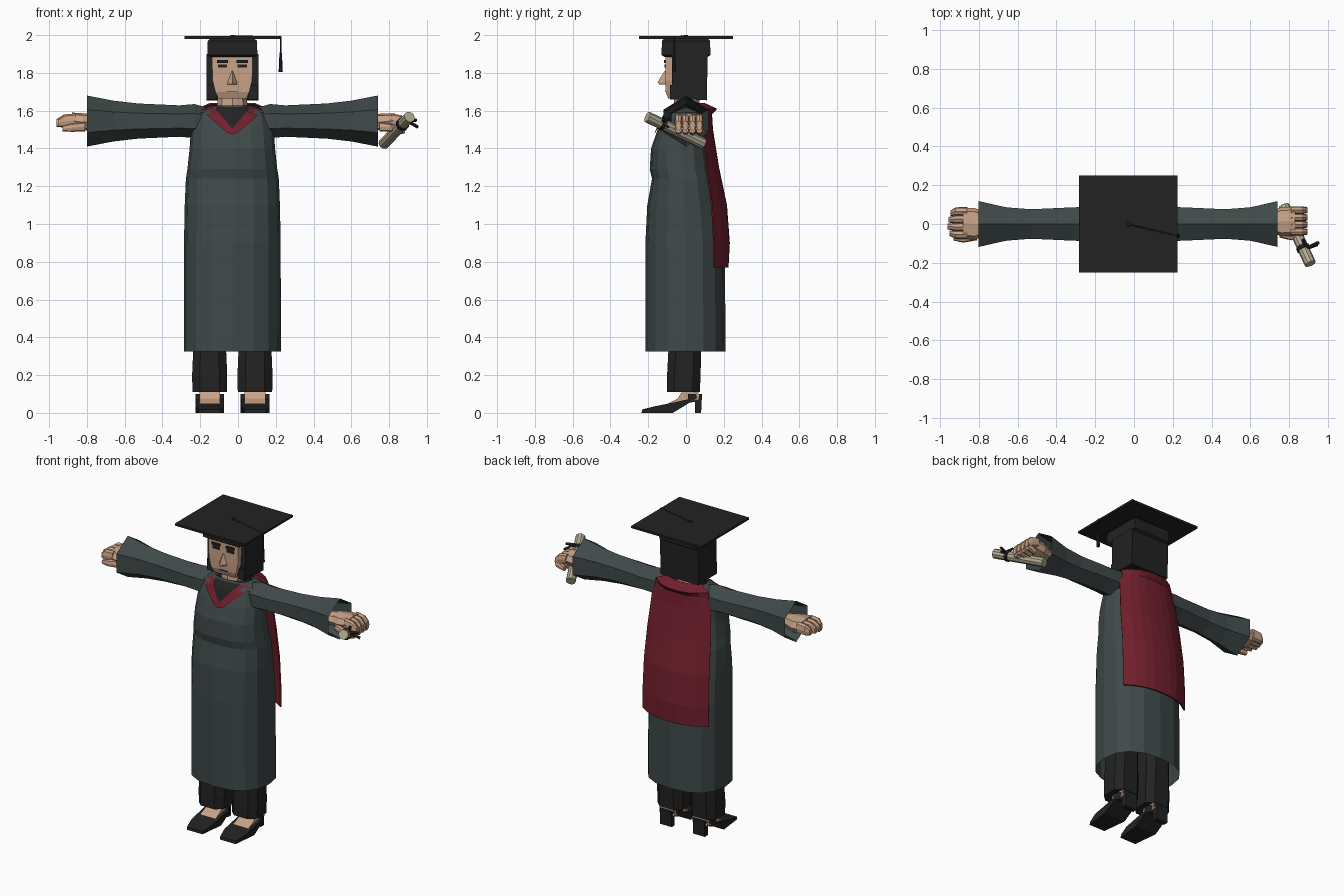
import bpy, bmesh, math
from mathutils import Vector
from mathutils.bvhtree import BVHTree

cube = bpy.data.objects.get("Cube")
if cube:
    bpy.data.objects.remove(cube, do_unlink=True)

CX = -0.03   # centre line of the body


def material(name, rgb):
    m = bpy.data.materials.new(name)
    m.use_nodes = True
    m.diffuse_color = (*rgb, 1)
    bsdf = next(n for n in m.node_tree.nodes if n.type == 'BSDF_PRINCIPLED')
    bsdf.inputs["Base Color"].default_value = (*rgb, 1)
    bsdf.inputs["Roughness"].default_value = 0.8
    return m


GREY = material("robe_grey", (0.05, 0.065, 0.066))
BLACK = material("soft_black", (0.016, 0.016, 0.016))
RED = material("crimson", (0.17, 0.014, 0.027))
SKIN = material("skin", (0.58, 0.36, 0.24))
PAPER = material("parchment", (0.45, 0.41, 0.29))


def finish(name, bm, mat):
    bmesh.ops.recalc_face_normals(bm, faces=bm.faces)
    me = bpy.data.meshes.new(name)
    bm.to_mesh(me)
    bm.free()
    me.materials.append(mat)
    ob = bpy.data.objects.new(name, me)
    bpy.context.collection.objects.link(ob)
    return ob


def loft(name, rings, mat, caps=True, closed=True):
    """Skin a list of point rings."""
    bm = bmesh.new()
    vs = [[bm.verts.new(p) for p in r] for r in rings]
    n = len(vs[0])
    for a, b in zip(vs, vs[1:]):
        for i in range(n if closed else n - 1):
            j = (i + 1) % n
            bm.faces.new((a[i], a[j], b[j], b[i]))
    if caps:
        bm.faces.new(vs[0])
        bm.faces.new(vs[-1])
    return finish(name, bm, mat)


def oval(n, hu, hv, e=2.0, turn=0.0):
    """Superellipse outline as (u, v) pairs."""
    out = []
    for i in range(n):
        a = 2 * math.pi * (i + turn) / n
        c, s = math.cos(a), math.sin(a)
        out.append((hu * math.copysign(abs(c) ** (2 / e), c), hv * math.copysign(abs(s) ** (2 / e), s)))
    return out


def column(name, rows, mat, n=8, e=2.0, caps=True, turn=0.0):
    """Loft upward; each row is z, centre x, half width, front y, back y."""
    return loft(name, [[(x + u, (y0 + y1) / 2 + v, z) for u, v in oval(n, hx, (y1 - y0) / 2, e, turn)]
                       for z, x, hx, y0, y1 in rows], mat, caps)


def box(name, x0, x1, y0, y1, z0, z1, mat):
    return loft(name, [[(x0, y0, z), (x1, y0, z), (x1, y1, z), (x0, y1, z)] for z in (z0, z1)], mat)


def rod(name, a, b, r, mat, n=8):
    a, b = Vector(a), Vector(b)
    q = (b - a).to_track_quat('Z', 'Y')
    return loft(name, [[p + q @ Vector((u, v, 0)) for u, v in oval(n, r, r)] for p in (a, b)], mat)


def side_extrude(name, outline, x0, x1, mat):
    """Extrude a (y, z) outline across x."""
    return loft(name, [[(x, y, z) for y, z in outline] for x in (x0, x1)], mat)


# Robe: open at the hem, with a fuller chest
robe = column("robe", [(z, CX, h, f, b) for z, h, f, b in (
    (0.325, .257, -.215, .21), (0.9, .256, -.215, .205), (1.1, .252, -.205, .18),
    (1.24, .246, -.18, .15), (1.29, .238, -.192, .14), (1.40, .226, -.185, .125),
    (1.50, .22, -.15, .12), (1.59, .2, -.11, .11), (1.625, .12, -.075, .09))],
    GREY, 16, 2.4, caps=False)

# Cape hanging down the back
rows = []
for z, h, yc, ye in ((.77, .24, .225, .15), (.9, .24, .232, .15), (1.1, .237, .217, .14), (1.3, .23, .175, .115),
                     (1.5, .215, .143, .09), (1.58, .2, .138, .08), (1.61, .19, .165, .08), (1.64, .12, .1, .06)):
    rows.append([(CX + h * k / 4, yc - (yc - ye) * abs(k / 4) ** 2.5, z) for k in range(-4, 5)])
cape = loft("cape", rows, RED, caps=False, closed=False)
cape.modifiers.new("thickness", 'SOLIDIFY').thickness = 0.008

# Neckline pieces laid on the front of the robe
bm = bmesh.new()
bm.from_mesh(robe.data)
robe_tree = BVHTree.FromBMesh(bm)
bm.free()


def plate(name, corners, lift, mat):
    bm = bmesh.new()
    bm.faces.new([bm.verts.new((CX + x, 0, z)) for x, z in corners])
    bmesh.ops.triangulate(bm, faces=bm.faces)
    for _ in range(2):
        bmesh.ops.subdivide_edges(bm, edges=bm.edges, cuts=1, use_grid_fill=True)
    for v in bm.verts:
        hit = robe_tree.ray_cast(Vector((v.co.x, -1, v.co.z)), Vector((0, 1, 0)))[0]
        v.co.y = (hit.y if hit else -0.08) - lift
    return finish(name, bm, mat)


plate("shirt_front", ((-.12, 1.62), (.12, 1.62), (0, 1.49)), 0.006, BLACK)
for s, side in ((1, "left"), (-1, "right")):
    plate(side + "_collar_band", ((s * .1, 1.62), (s * .165, 1.602), (s * .03, 1.485), (0, 1.475), (0, 1.505)), 0.009, RED)

# Sleeves: six sided, flaring at the cuff
HEX = ((0, 1), (1, .45), (1, -.45), (0, -1), (-1, -.45), (-1, .45))
for s, side in ((1, "left"), (-1, "right")):
    loft(side + "_sleeve", [[(CX + s * d, hy * u, 1.545 + hz * w) for u, w in HEX] for d, hz, hy in (
        (.13, .07, .07), (.2, .09, .088), (.28, .083, .086), (.5, .093, .076),
        (.63, .108, .086), (.77, .135, .118))], GREY, caps=False)
    loft(side + "_sleeve_lining", [[(CX + s * d, .9 * h * u, 1.545 + h * w) for u, w in HEX]
                                   for d, h in ((.6, .09), (.765, .125))], GREY, caps=False)
    loft(side + "_forearm", [[(CX + s * d, u, 1.54 + v) for u, v in oval(8, .055, .042)]
                             for d in (.5, .8)], SKIN)


# Hands
def hand(name, rows):
    """Rows of x, centre y, half y, centre z, half z."""
    loft(name, [[(x, y + u, z + v) for u, v in oval(8, hy, hz, 2.6)] for x, y, hy, z, hz in rows], SKIN)


hand("right_palm", ((-.76, 0, .055, 1.54, .042), (-.82, 0, .082, 1.54, .046), (-.88, .005, .08, 1.545, .045)))
for i in range(4):
    y = -.055 + .04 * i
    tip = -.965 + .012 * abs(i - 1.3)
    hand("right_finger", ((-.86, y, .022, 1.548, .037), (-.92, y, .021, 1.545, .035), (tip, y * .85, .014, 1.535, .02)))
hand("right_thumb", ((-.81, -.06, .024, 1.515, .025), (-.88, -.078, .018, 1.51, .022), (-.93, -.072, .013, 1.505, .014)))
hand("left_palm", ((.70, .01, .05, 1.54, .042), (.76, .012, .075, 1.54, .044), (.83, .015, .075, 1.548, .038)))
for i in range(4):
    y = -.04 + .037 * i
    hand("left_finger", ((.81, y, .02, 1.555, .03), (.865, y, .02, 1.54, .036), (.893, y, .015, 1.52, .026)))
    hand("left_fingertip", ((.885, y, .018, 1.505, .024), (.83, y, .016, 1.485, .016)))
hand("left_thumb", ((.75, -.05, .02, 1.515, .025), (.81, -.066, .018, 1.51, .02), (.86, -.05, .013, 1.5, .016)))

# Rolled certificate with ribbon
A, B = Vector((.908, -.205, 1.567)), Vector((.772, .092, 1.425))
rod("certificate", A, B, .03, PAPER, 10)
knot = A.lerp(B, .27)
rod("ribbon", A.lerp(B, .24), A.lerp(B, .3), .035, BLACK, 10)
for tip in ((.952, -.095, 1.513), (.945, -.105, 1.55), (.87, -.08, 1.56)):
    rod("ribbon_tail", knot + Vector((.02, 0, .02)), tip, .009, BLACK, 4)

# Head
column("neck", ((1.57, CX, .085, -.07, .075), (1.69, CX, .075, -.06, .07)), SKIN, 8)
column("collar", ((1.595, CX, .115, -.085, .095), (1.628, CX, .1, -.075, .09)), BLACK, 12, caps=False)
loft("face", [[(CX - h, f, z), (CX + h, f, z), (CX + h, .08, z), (CX - h, .08, z)] for z, h, f in (
    (1.665, .075, -.095), (1.70, .09, -.108), (1.76, .105, -.11), (1.9, .108, -.108))], SKIN)
side_extrude("hair_back", ((.02, 1.66), (.11, 1.655), (.115, 1.9), (.02, 1.9)), CX - .138, CX + .138, BLACK)
loft("nose", [[(CX - w, -.105, z), (CX, -.105 - d, z), (CX + w, -.105, z)]
              for z, w, d in ((1.738, .03, .035), (1.75, .028, .046), (1.81, .006, .008))], SKIN)
box("mouth", CX - .03, CX + .03, -.112, -.1, 1.698, 1.702, BLACK)
for s, side in ((1, "left"), (-1, "right")):
    def across(a, b):
        return sorted((CX + s * a, CX + s * b))
    box(side + "_hair", *across(.102, .138), -.075, .06, 1.66, 1.9, BLACK)
    box(side + "_hair_lock", *across(.085, .136), -.085, .05, 1.66, 1.735, BLACK)
    box(side + "_eye", *across(.027, .077), -.114, -.1, 1.828, 1.845, BLACK)
    box(side + "_brow", *across(.022, .082), -.117, -.1, 1.853, 1.868, BLACK)

# Cap, board, button and tassel
loft("cap_band", [[(CX + u, v, z) for u, v in ((-h, -d), (h, -d), (h, d), (-h, d))] for z, h, d in (
    (1.885, .12, .115), (1.895, .133, .13), (1.97, .13, .127), (1.983, .115, .115))], BLACK)
box("cap_board", CX - .253, CX + .253, -.25, .25, 1.98, 1.994, BLACK)
column("cap_button", ((1.992, CX, .014, -.014, .014), (2.0, CX, .01, -.01, .01)), BLACK)
edge = Vector((.226, -.062, 1.992))
rod("tassel_cord", (CX, 0, 1.994), edge, .004, BLACK, 6)
rod("tassel_drop", edge, edge - Vector((0, 0, .1)), .004, BLACK, 6)
column("tassel", [(z, edge.x, h, edge.y - h, edge.y + h) for z, h in ((1.805, .011), (1.895, .007), (1.915, .004))], BLACK, 6)

# Trousers, feet and heeled shoes
SHOE = ((-.235, 0), (-.07, 0), (-.02, .03), (.02, .055), (.048, .058), (.048, 0),
        (.08, 0), (.085, .1), (.01, .1), (.01, .072), (-.06, .056), (-.16, .036), (-.232, .018))
FOOT = ((-.13, .03), (-.08, .058), (-.045, .075), (-.01, .13), (.065, .13), (.07, .07), (0, .06))
for s, side in ((1, "left"), (-1, "right")):
    x = CX + s * .12
    column(side + "_trouser_leg", ((.11, x, .096, -.105, .078), (.2, x, .098, -.105, .082),
                                   (.33, x, .092, -.098, .085), (.6, x, .09, -.095, .085)), BLACK, 8, 3, turn=.5)
    shoe = side_extrude(side + "_shoe", SHOE, x - .076, x + .076, BLACK)
    for v in shoe.data.vertices:    # narrow the heel and the toe tip
        if v.co.y > .04 or v.co.y < -.2:
            v.co.x = x + (v.co.x - x) * (.55 if v.co.y > 0 else .75)
    side_extrude(side + "_foot", FOOT, x - .055, x + .055, SKIN)
